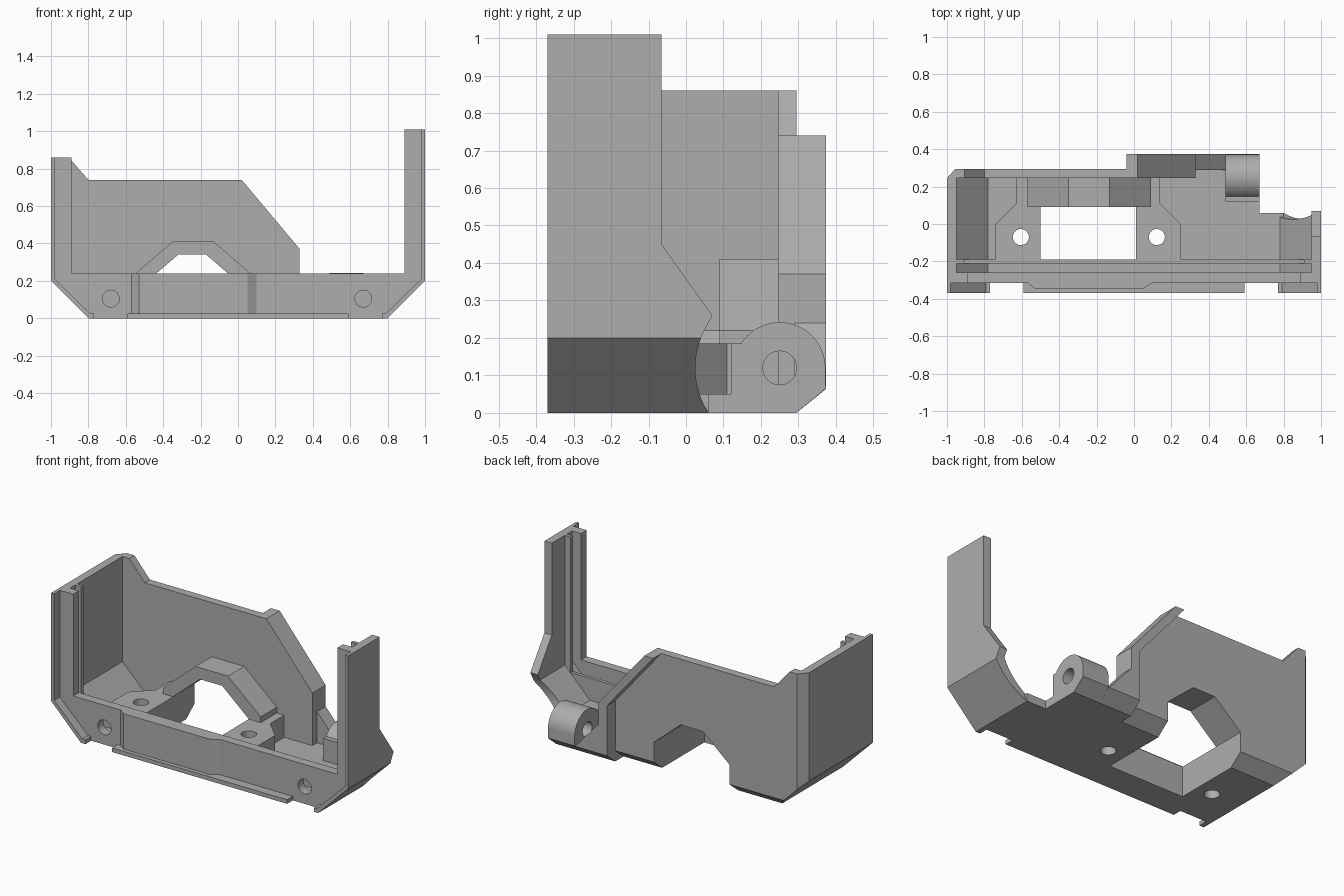
import bpy, bmesh, math
from mathutils import Vector

cube = bpy.data.objects.get("Cube")
if cube:
    bpy.data.objects.remove(cube, do_unlink=True)

GREY = (0.42, 0.42, 0.42, 1)
grey = bpy.data.materials.new("plain grey")
grey.use_nodes = True
grey.diffuse_color = GREY
grey.node_tree.nodes["Principled BSDF"].inputs["Base Color"].default_value = GREY


def prism(name, pts, axis, a, b):
    """Extrude a flat outline along an axis from a to b."""
    place = {"x": lambda p, t: (t, p[0], p[1]),
             "y": lambda p, t: (p[0], t, p[1]),
             "z": lambda p, t: (p[0], p[1], t)}[axis]
    bm = bmesh.new()
    face = bm.faces.new([bm.verts.new(place(p, a)) for p in pts])
    ext = bmesh.ops.extrude_face_region(bm, geom=[face])
    shift = Vector(place((0, 0), b - a))
    for v in ext["geom"]:
        if isinstance(v, bmesh.types.BMVert):
            v.co += shift
    bmesh.ops.recalc_face_normals(bm, faces=bm.faces)
    mesh = bpy.data.meshes.new(name)
    bm.to_mesh(mesh)
    bm.free()
    mesh.materials.append(grey)
    ob = bpy.data.objects.new(name, mesh)
    bpy.context.collection.objects.link(ob)
    return ob


def box(name, x, y, z):
    return prism(name, [(x[0], y[0]), (x[1], y[0]), (x[1], y[1]), (x[0], y[1])], "z", *z)


def circle(u, v, r, start=0, end=360, n=32):
    angles = [math.radians(start + (end - start) * i / n) for i in range(n + (end - start < 360))]
    return [(u + r * math.cos(t), v + r * math.sin(t)) for t in angles]


def combine(targets, cutter, operation="DIFFERENCE"):
    """Apply a boolean to each target, then drop the cutter."""
    cutter.hide_render = True
    for ob in targets:
        mod = ob.modifiers.new("cut", "BOOLEAN")
        mod.operation, mod.object, mod.solver = operation, cutter, "EXACT"
        bpy.context.view_layer.objects.active = ob
        bpy.ops.object.modifier_apply(modifier="cut")
    bpy.data.objects.remove(cutter, do_unlink=True)


def mirrored(pts, side):
    return [(side * u, v) for u, v in pts]


# Side walls with sloped lower corners, thin front skins and grooved posts
walls = {}
for side, name, top in ((-1, "right", 0.86), (1, "left", 1.01)):
    section = [(1, top), (1, 0.2), (0.8, 0), (0.78, 0), (0.78, 0.05), (0.95, 0.22), (0.95, top)]
    skin = [(1, top), (1, 0.2), (0.8, 0), (0.77, 0), (0.77, 0.025), (0.79, 0.025),
            (0.98, 0.21), (0.98, top)]
    walls[name] = prism(name + "_wall", mirrored(section, side), "y", -0.315, 0.295)
    prism(name + "_front_skin", mirrored(skin, side), "y", -0.37, -0.31)
    for part, inner, y in (("post", 0.89, (-0.315, -0.26)), ("groove_rib", 0.91, (-0.21, -0.19))):
        rect = [(inner, 0.13), (0.96, 0.19), (0.96, top), (inner, top)]
        prism(f"{name}_{part}", mirrored(rect, side), "y", *y)

# The tall wall narrows upward and is scooped around the hinge
outline = [(-0.4, -0.1), (-0.4, 1.1), (-0.065, 1.1), (-0.065, 0.45), (0.07, 0.26)]
outline += circle(0.25, 0.12, 0.225, 148, 212, 12) + [(0.06, -0.1)]
combine([walls["left"]], prism("wall_shape", outline, "x", 0.7, 1.1), "INTERSECT")

# Floor and front lip
floor = prism("floor", [(-0.8, -0.315), (0.8, -0.315), (0.8, 0.06), (0.67, 0.06),
                        (0.67, 0.295), (-0.8, 0.295)], "z", 0, 0.05)
box("front_lip", (-0.59, 0.59), (-0.37, -0.3), (0, 0.025))

# Front wall with a raised centre panel, trimmed to the tub section
front = prism("front_wall", [(-0.99, -0.315), (-0.57, -0.315), (-0.53, -0.345), (0.05, -0.345),
                             (0.1, -0.315), (0.99, -0.315), (0.99, -0.26), (-0.99, -0.26)],
              "z", 0, 0.24)
tub = [(-0.99, 0.5), (-0.99, 0.2), (-0.795, 0.002), (0.795, 0.002), (0.99, 0.2), (0.99, 0.5)]
combine([front], prism("tub_shape", tub, "y", -0.5, 0), "INTERSECT")
for x in (-0.68, 0.67):
    combine([front], prism("screw_hole", circle(x, 0.105, 0.045), "y", -0.5, -0.2))
rail = [(-0.91, 0.185), (-0.91, 0.15), (-0.78, 0.02), (0.78, 0.02), (0.91, 0.15), (0.91, 0.185)]
prism("rear_rail", rail, "y", -0.21, -0.19)

# Mounting blocks either side of the floor opening
blocks = []
for name, side in (("right", -1), ("left", 1)):
    plan = [(0.255, -0.2), (0.495, -0.2), (0.495, 0), (0.385, 0.11), (0.385, 0.25), (0.255, 0.25)]
    plan = [(-0.245 + side * u, v) for u, v in plan]
    blocks.append(prism(name + "_block", plan, "z", 0.03, 0.185))

# Back wall and the raised rim along its sloped edge
back = prism("back_wall", [(-1, 0.86), (-0.905, 0.86), (-0.8, 0.74), (0.02, 0.74), (0.33, 0.37),
                           (0.33, 0), (-0.8, 0), (-1, 0.2)], "y", 0.245, 0.295)
rim = prism("back_rim", [(-0.04, 0.74), (0.02, 0.74), (0.33, 0.37), (0.33, 0),
                         (0.27, 0), (0.27, 0.37)], "y", 0.29, 0.373)
ramp = prism("hinge_ramp", [(0.33, 0.24), (0.49, 0.06), (0.49, 0), (0.33, 0)], "y", 0.29, 0.373)

# Arched hood over the opening
hood = prism("arch_hood", [(-0.57, 0.185), (-0.57, 0.22), (-0.35, 0.41), (-0.13, 0.41),
                           (0.09, 0.22), (0.09, 0.185)], "y", 0.09, 0.25)
arch = [(-0.5, -0.1), (-0.5, 0.185), (-0.32, 0.34), (-0.17, 0.34), (0.01, 0.185), (0.01, -0.1)]
combine([hood, back], prism("arch_opening", arch, "y", 0, 0.5))
combine([floor], box("floor_opening", (-0.5, 0.01), (-0.19, 0.5), (-0.1, 0.2)))
for x in (-0.605, 0.122):
    combine([floor] + blocks, prism("floor_hole", circle(x, -0.07, 0.043), "z", -0.1, 0.4))

# Chamfers along the back lower edges and the rear corner
wedge = [(0.295, 0), (0.375, 0.065), (0.5, 0.065), (0.5, -0.1), (0.295, -0.1)]
combine([rim, ramp], prism("rim_chamfer", wedge, "x", -0.1, 0.6))
shifted = [(y - 0.08, z) for y, z in wedge]
combine([floor, back, walls["right"]], prism("back_chamfer", shifted, "x", -1.1, 0.27))
corner = [(-1.1, 0.245), (-1, 0.245), (-0.955, 0.295), (-0.955, 0.4), (-1.1, 0.4)]
combine([back, walls["right"]], prism("corner_chamfer", corner, "z", -0.1, 1))

# Hinge knuckle with a pin hole
knuckle = [(0.12, 0), (0.12, 0.185), (0.15, 0.185)] + circle(0.25, 0.12, 0.122, 147, 0, 24)
hinge = prism("hinge_knuckle", knuckle + [(0.373, 0.065), (0.295, 0)], "x", 0.49, 0.67)
combine([hinge], prism("pin_hole", circle(0.25, 0.12, 0.045), "x", 0.4, 0.8))

# Smooth the round surfaces only
for ob in (hinge, front, floor, walls["left"], *blocks):
    bpy.ops.object.select_all(action="DESELECT")
    ob.select_set(True)
    bpy.context.view_layer.objects.active = ob
    bpy.ops.object.shade_smooth_by_angle(angle=math.radians(25))
